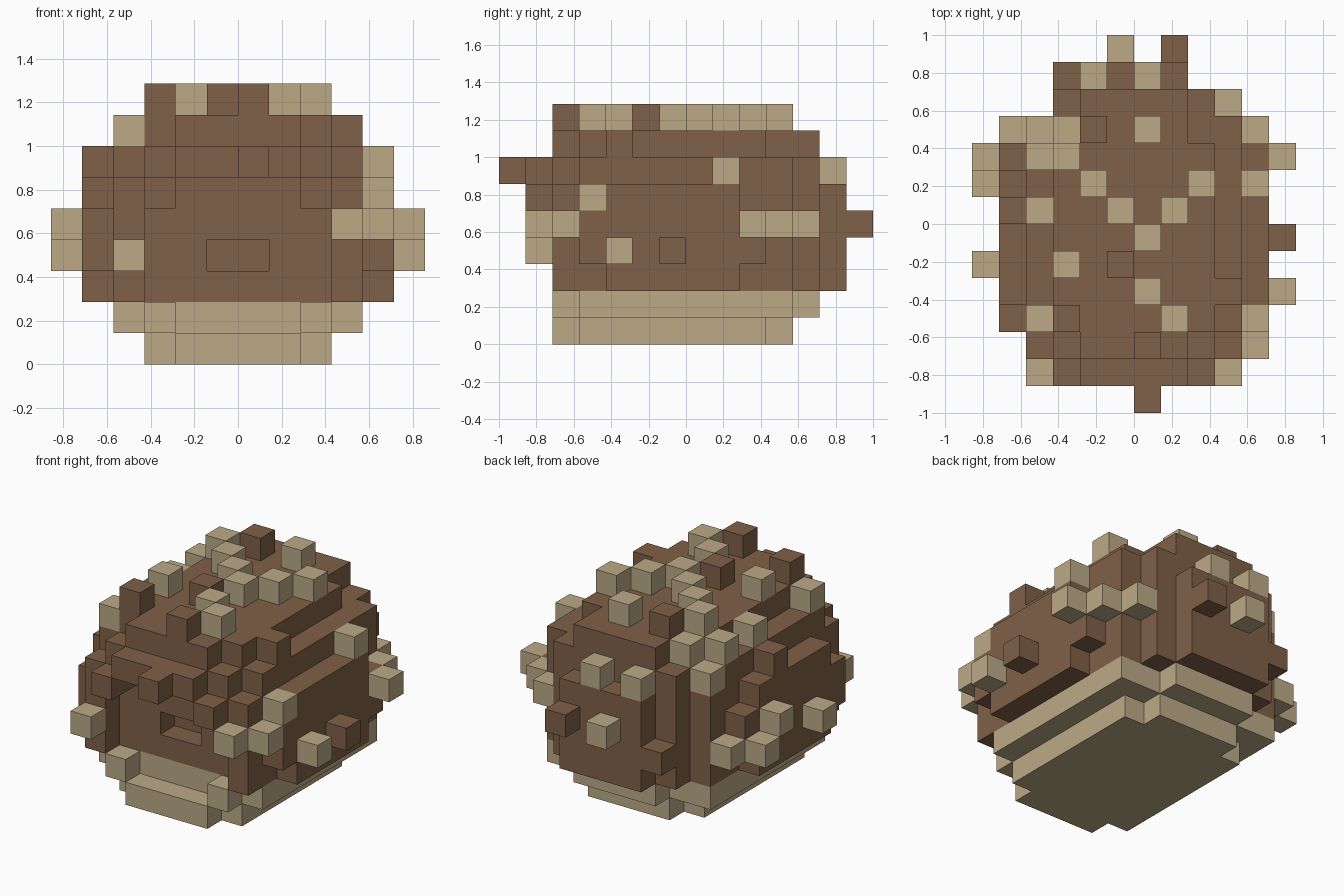
import bpy, bmesh
from mathutils import Vector

if "Cube" in bpy.data.objects:
    bpy.data.objects.remove(bpy.data.objects["Cube"])

UNIT = 1 / 7                      # edge of one block
ORIGIN = Vector((-6, -7, 0))      # grid corner, in blocks
SIDES = [Vector(v) for v in ((1, 0, 0), (-1, 0, 0), (0, 1, 0),
                             (0, -1, 0), (0, 0, 1), (0, 0, -1))]


def material(name, colour):
    mat = bpy.data.materials.new(name)
    mat.use_nodes = True
    mat.diffuse_color = (*colour, 1)
    mat.node_tree.nodes["Principled BSDF"].inputs["Base Color"].default_value = (*colour, 1)
    return mat


brown = material("earth brown", (0.216, 0.119, 0.065))
tan = material("pale tan", (0.503, 0.402, 0.242))


def block(left, front, back, low, high):
    """Cells of a box that is symmetric left to right; limits are inclusive."""
    return {(x, y, z) for x in range(left, 12 - left)
            for y in range(front, back + 1) for z in range(low, high + 1)}


def build(name, cells, mat, solid):
    """Skin a set of cells, leaving out faces buried inside the solid."""
    bm = bmesh.new()
    corners = {}

    def corner(p):
        key = tuple(round(c) for c in p)
        if key not in corners:
            corners[key] = bm.verts.new((Vector(key) + ORIGIN) * UNIT)
        return corners[key]

    for cell in sorted(cells):
        centre = Vector(cell) + Vector((0.5, 0.5, 0.5))
        for n in SIDES:
            if tuple(round(a + b) for a, b in zip(cell, n)) in solid:
                continue
            u = Vector((n.y, n.z, n.x))
            v = n.cross(u)
            ring = [centre + (n + u * a + v * b) / 2
                    for a, b in ((1, 1), (-1, 1), (-1, -1), (1, -1))]
            bm.faces.new([corner(p) for p in ring])
    bmesh.ops.dissolve_limit(bm, angle_limit=0.01, verts=bm.verts, edges=bm.edges)
    mesh = bpy.data.meshes.new(name)
    bm.to_mesh(mesh)
    bm.free()
    mesh.materials.append(mat)
    obj = bpy.data.objects.new(name, mesh)
    bpy.context.collection.objects.link(obj)


# Stepped pale base
base = block(4, 2, 10, 0, 0) | block(3, 3, 9, 0, 0)
base |= block(2, 3, 10, 1, 1) | block(4, 3, 11, 1, 1)
base |= block(3, 2, 2, 1, 1) - block(4, 2, 2, 1, 1)

# Rounded shell, built as nested boxes
shell = block(2, 2, 10, 2, 5) | block(3, 3, 11, 2, 6) | block(4, 3, 12, 2, 5)
shell |= block(1, 4, 8, 2, 5) | block(1, 3, 9, 3, 4)
shell |= block(2, 3, 10, 6, 6) | block(3, 2, 11, 6, 6)
shell |= block(3, 3, 9, 7, 7) | block(4, 2, 11, 7, 7)

# Arched hollow in the front with a small slot
shell -= block(3, 2, 2, 2, 4) | block(4, 2, 2, 5, 5) | block(5, 3, 3, 3, 3)

# Brow arch over the hollow
brow = block(4, 1, 1, 6, 6) | (block(3, 1, 1, 5, 5) - block(4, 1, 1, 5, 5))

# Single blocks scattered over the shell
brown_tufts = {(6, 0, 6), (11, 6, 3), (7, 13, 4), (3, 12, 3), (9, 4, 7), (1, 7, 6),
               (6, 2, 8), (3, 3, 8), (5, 5, 8), (4, 10, 8)}
side_tufts = {(2, 1, 3), (9, 1, 4), (10, 2, 4), (11, 4, 3), (10, 3, 5), (11, 9, 4),
              (10, 10, 4), (9, 11, 4), (10, 8, 6), (0, 8, 4), (0, 9, 3), (1, 10, 3),
              (0, 5, 3), (5, 13, 4), (4, 12, 6), (6, 12, 6), (2, 10, 6)}
top_tufts = {(3, 10, 7), (2, 9, 7), (2, 7, 7), (2, 3, 7), (3, 9, 8), (4, 8, 8),
             (8, 8, 8), (5, 7, 8), (7, 7, 8), (6, 6, 8), (3, 5, 8), (6, 4, 8),
             (7, 3, 8), (6, 10, 8)}
shell -= side_tufts | top_tufts

solid = base | shell | brow | brown_tufts | side_tufts | top_tufts
for name, cells, mat in (("base", base, tan), ("shell", shell, brown),
                         ("brow_arch", brow, brown), ("brown_tufts", brown_tufts, brown),
                         ("side_tufts", side_tufts, tan), ("top_tufts", top_tufts, tan)):
    build(name, cells, mat, solid)
